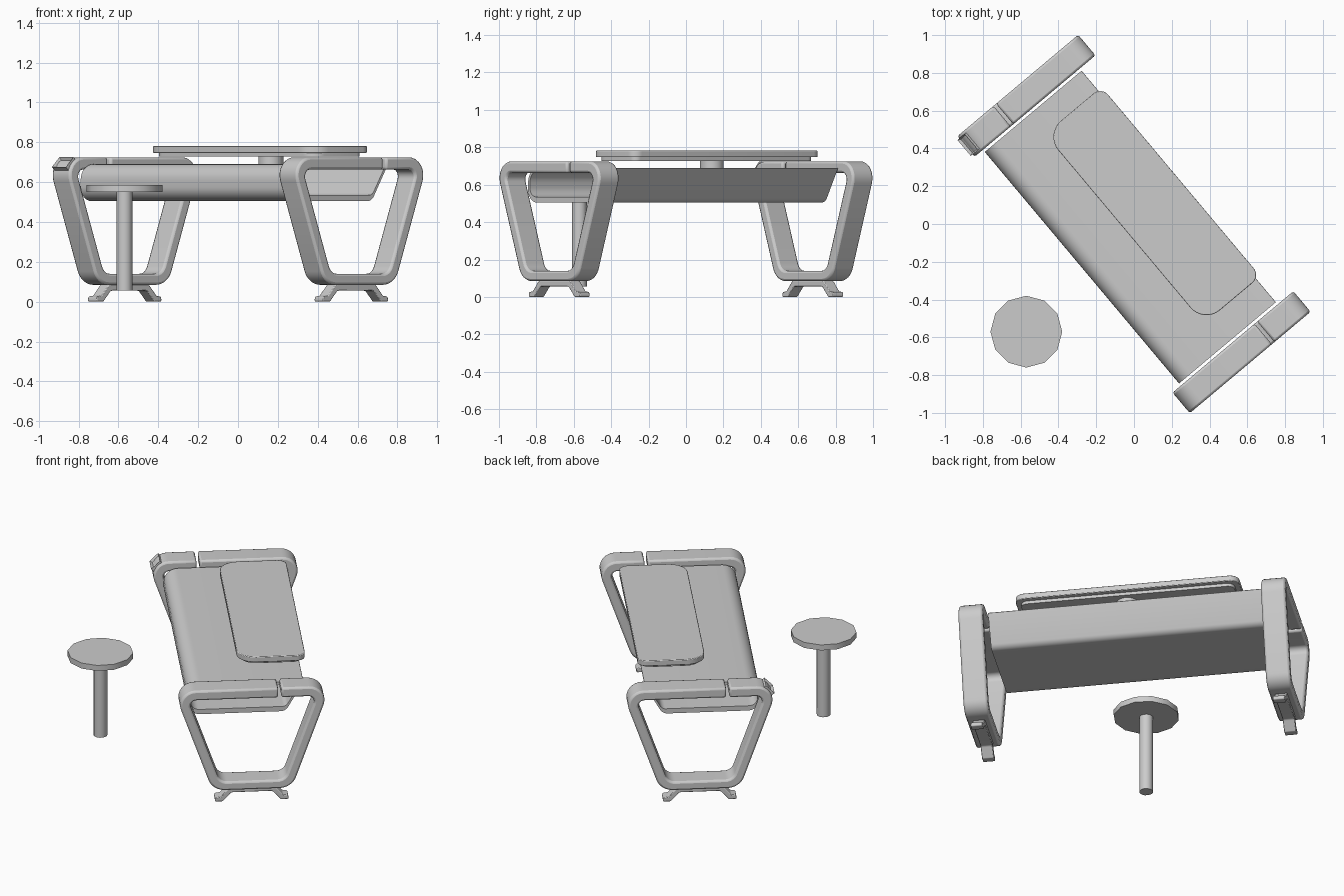
import bpy, bmesh, math
from mathutils import Vector, Matrix

if "Cube" in bpy.data.objects:
    bpy.data.objects.remove(bpy.data.objects["Cube"])

TURN = Matrix.Rotation(math.radians(40), 4, 'Z')   # whole bench is turned in plan
HALF = Matrix.Rotation(math.pi, 4, 'Z')


def rounded(corners, seg=8):
    """Corners are (x, y, radius); returns a filleted outline."""
    out = []
    n = len(corners)
    for i, (x, y, r) in enumerate(corners):
        p = Vector((x, y))
        if r == 0:
            out.append(p)
            continue
        d0 = (Vector(corners[i - 1][:2]) - p).normalized()
        d1 = (Vector(corners[(i + 1) % n][:2]) - p).normalized()
        half = d0.angle(d1) / 2
        c = p + (d0 + d1).normalized() * (r / math.sin(half))
        t0 = p + d0 * (r / math.tan(half)) - c
        t1 = p + d1 * (r / math.tan(half)) - c
        sweep = t0.angle_signed(t1)
        for k in range(seg + 1):
            out.append(c + Matrix.Rotation(-sweep * k / seg, 2) @ t0)
    return out


def finish(name, bm, matrix, bevel=0, seg=2):
    bmesh.ops.recalc_face_normals(bm, faces=bm.faces)
    me = bpy.data.meshes.new(name)
    bm.to_mesh(me)
    bm.free()
    ob = bpy.data.objects.new(name, me)
    bpy.context.collection.objects.link(ob)
    ob.matrix_world = matrix
    if bevel:
        m = ob.modifiers.new("Bevel", 'BEVEL')
        m.width, m.segments, m.limit_method = bevel, seg, 'ANGLE'
        m.angle_limit = math.radians(40)
    bpy.ops.object.select_all(action='DESELECT')
    ob.select_set(True)
    bpy.context.view_layer.objects.active = ob
    bpy.ops.object.shade_smooth_by_angle(angle=math.radians(35))
    return ob


def prism(name, pts, lo, hi, matrix, upright=True, bevel=0, seg=2):
    """Extrudes an outline along y (upright) or along z (flat)."""
    bm = bmesh.new()
    put = (lambda p, d: (p[0], d, p[1])) if upright else (lambda p, d: (p[0], p[1], d))
    f = bm.faces.new([bm.verts.new(put(p, lo)) for p in pts])
    ext = bmesh.ops.extrude_face_region(bm, geom=[f])
    move = (0, hi - lo, 0) if upright else (0, 0, hi - lo)
    bmesh.ops.translate(bm, vec=move, verts=[v for v in ext["geom"] if isinstance(v, bmesh.types.BMVert)])
    return finish(name, bm, matrix, bevel, seg)


def cylinder(name, r, lo, hi, x, y, sides, matrix=Matrix()):
    pts = [(x + r * math.cos(2 * math.pi * k / sides), y + r * math.sin(2 * math.pi * k / sides))
           for k in range(sides)]
    return prism(name, pts, lo, hi, matrix, upright=False)


# Hollow seat body: bullnose front, sloping back
outer = rounded([(-.36, .505, .07), (.205, .505, .05), (.312, .69, .004), (-.36, .69, .08)])
inner = rounded([(-.345, .535, .05), (.208, .535, .035), (.29, .675, .003), (-.345, .675, .065)])
bm = bmesh.new()
loops = [[bm.verts.new((p[0], y, p[1])) for p in ring]
         for ring, y in ((outer, -.80), (outer, .80), (inner, .80), (inner, -.80))]
n = len(outer)
for a, b in zip(loops, loops[1:] + loops[:1]):
    for i in range(n):
        bm.faces.new((a[i], a[(i + 1) % n], b[(i + 1) % n], b[i]))
finish("seat_body", bm, TURN)

# Trapezoid end frames with a slit in the top bar, and bent feet
frame = rounded([(-.15, .725, 0), (.455, .725, .09), (.23, .085, .10), (-.23, .085, .10),
                 (-.455, .725, .09), (-.168, .725, 0), (-.168, .663, 0), (-.372, .663, .035),
                 (-.188, .14, .06), (.188, .14, .06), (.372, .663, .035), (-.15, .663, 0)])
foot = rounded([(-.215, 0, .008), (-.168, 0, .01), (-.118, .055, .02), (.118, .055, .02),
                (.168, 0, .01), (.215, 0, .008), (.21, .026, .008), (.18, .03, .015),
                (.13, .087, .03), (-.13, .087, .03), (-.18, .03, .015), (-.21, .026, .008)], 4)
for side, mat in (("back", TURN), ("front", TURN @ HALF)):
    prism(side + "_frame", frame, .815, .957, mat, bevel=.012)
    prism(side + "_foot", foot, .85, .92, mat, bevel=.004)

# Small recessed socket on the corner of the back frame
bm = bmesh.new()
bmesh.ops.create_cube(bm, size=1, matrix=Matrix.Diagonal((.07, .11, .03, 1)))
bm.normal_update()
top = [f for f in bm.faces if f.normal.z > .9]
bmesh.ops.inset_region(bm, faces=top, thickness=.012, depth=0)
bmesh.ops.translate(bm, vec=(0, 0, -.015), verts=top[0].verts[:])
finish("corner_socket", bm,
       TURN @ Matrix.Translation((-.395, .886, .69)) @ Matrix.Rotation(math.radians(-45), 4, 'Y'))


# Raised table top on a short post
def table_outline(d):
    return rounded([(-.056 + d, -.642 + d, .11 - d), (.335 - d, -.642 + d, .055 - d / 2),
                    (.335 - d, .667 - d, .055 - d / 2), (-.056 + d, .667 - d, .11 - d)])


prism("table_top", table_outline(0), .747, .782, TURN, upright=False, bevel=.004)
prism("table_underside", table_outline(.03), .728, .747, TURN, upright=False)
cylinder("table_post", .063, .675, .728, .215, 0, 24, TURN)

# Separate low-poly stool
cylinder("stool_seat", .19, .55, .585, -.57, -.57, 12)
cylinder("stool_post", .04, .055, .55, -.57, -.57, 12)
